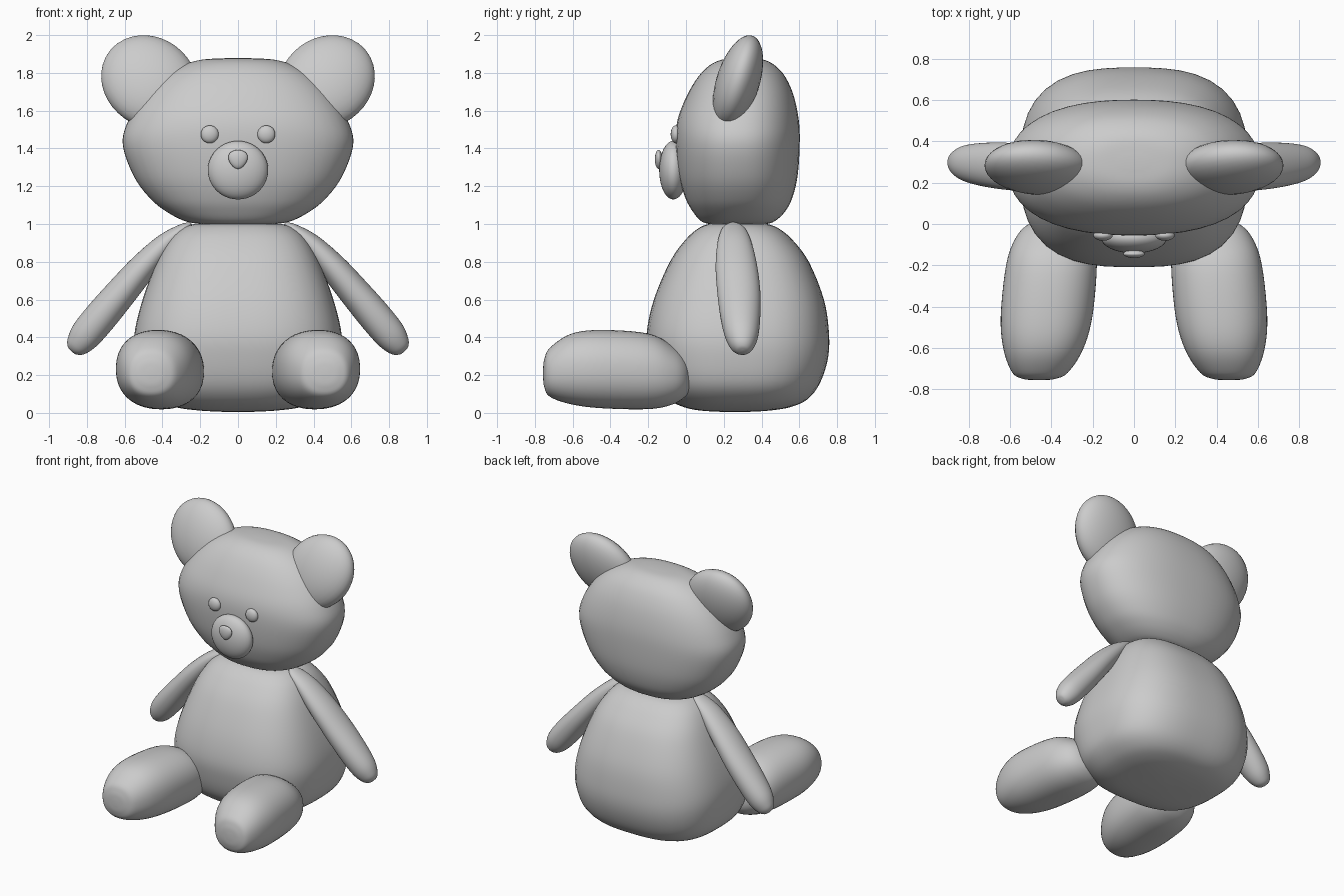
import bpy, bmesh, math
from mathutils import Vector, Matrix

if "Cube" in bpy.data.objects:
    bpy.data.objects.remove(bpy.data.objects["Cube"])

grey = bpy.data.materials.new("plush_grey")
grey.diffuse_color = (0.6, 0.6, 0.6, 1)
grey.use_nodes = True
grey.node_tree.nodes["Principled BSDF"].inputs["Base Color"].default_value = grey.diffuse_color


def finish(bm, name, mirrored=False):
    """Turn a bmesh into a smooth, coloured object, mirrored in x if wanted."""
    bmesh.ops.recalc_face_normals(bm, faces=bm.faces[:])
    for f in bm.faces:
        f.smooth = True
    me = bpy.data.meshes.new(name)
    bm.to_mesh(me)
    bm.free()
    me.materials.append(grey)
    ob = bpy.data.objects.new(name, me)
    bpy.context.collection.objects.link(ob)
    if mirrored:
        ob.modifiers.new("mirror", 'MIRROR')
    return ob


def spline(rows, steps=5):
    """Catmull-Rom interpolation of the ring table."""
    out = []
    for i in range(len(rows) - 1):
        a, b, c, d = (rows[min(max(i + k, 0), len(rows) - 1)] for k in (-1, 0, 1, 2))
        for s in range(steps):
            t = s / steps
            out.append([0.5 * (2 * q + (r - p) * t + (2 * p - 5 * q + 4 * r - w) * t * t
                               + (3 * q - p - 3 * r + w) * t ** 3)
                        for p, q, r, w in zip(a, b, c, d)])
    return out + [list(rows[-1])]


def loft(name, rows, u, v, power, mirrored=False, sides=48):
    """Skin rounded-square rings (cx, cy, cz, half_u, half_v)."""
    bm = bmesh.new()
    u, v = Vector(u).normalized(), Vector(v).normalized()
    rings = []
    for cx, cy, cz, a, b in spline(rows):
        ring = []
        for k in range(sides):
            t = math.tau * k / sides
            c, s = math.cos(t), math.sin(t)
            r = (abs(c) ** power + abs(s) ** power) ** (-1 / power)
            ring.append(bm.verts.new(Vector((cx, cy, cz)) + u * a * c * r + v * b * s * r))
        rings.append(ring)
    for r0, r1 in zip(rings, rings[1:]):
        for k in range(sides):
            j = (k + 1) % sides
            bm.faces.new((r0[k], r0[j], r1[j], r1[k]))
    bm.faces.new(rings[0])
    bm.faces.new(rings[-1])
    return finish(bm, name, mirrored)


def ellipsoid(name, loc, radii, rot=None, mirrored=False, taper=0):
    bm = bmesh.new()
    bmesh.ops.create_uvsphere(bm, u_segments=32, v_segments=20, radius=1)
    for p in bm.verts:
        p.co.x *= 1 + taper * p.co.z
    m = Matrix.Translation(loc) @ (rot or Matrix()) @ Matrix.Diagonal((*radii, 1))
    bmesh.ops.transform(bm, matrix=m, verts=bm.verts[:])
    return finish(bm, name, mirrored)


def upright(rows):
    """(z, half width, front y, back y) to loft rings."""
    return [(0, (f + b) / 2, z, w, (b - f) / 2) for z, w, f, b in rows]


X, Y, Z = (1, 0, 0), (0, 1, 0), (0, 0, 1)

# Body
loft("body", upright([
    (.005, .06, .2, .32), (.012, .2, .08, .44), (.03, .33, -.01, .55), (.07, .43, -.09, .64),
    (.15, .51, -.155, .705), (.28, .545, -.195, .75), (.42, .548, -.208, .757),
    (.6, .505, -.17, .73), (.8, .43, -.085, .65), (.92, .36, .0, .56),
    (.98, .29, .07, .485), (1.0, .23, .12, .43)]), X, Y, 2.8)

# Head
loft("head", upright([
    (1.0, .2, .12, .43), (1.015, .28, .08, .47), (1.06, .37, .04, .52), (1.13, .46, .0, .56),
    (1.25, .55, -.037, .59), (1.42, .61, -.055, .602), (1.55, .58, -.045, .597),
    (1.68, .5, .005, .57), (1.78, .4, .065, .525), (1.84, .295, .125, .47),
    (1.87, .19, .19, .41), (1.878, .06, .27, .33)]), X, Y, 2.35)

# Ears, leaning outwards and back
ellipsoid("ear", (.468, .275, 1.752), (.24, .115, .272),
          Matrix.Rotation(-.3, 4, 'X') @ Matrix.Rotation(math.radians(45), 4, 'Y'), True)

# Face
ellipsoid("muzzle", (0, -.067, 1.285), (.16, .075, .155))
ellipsoid("nose", (0, -.145, 1.342), (.05, .02, .05), taper=.25)
ellipsoid("eye", (.15, -.055, 1.475), (.047, .026, .047), mirrored=True)

# Arms
loft("arm", [
    (.25, .25, 1.005, .008, .02), (.29, .252, .975, .03, .06), (.38, .257, .9, .055, .09),
    (.5, .267, .775, .073, .11), (.62, .28, .635, .083, .114), (.73, .288, .505, .088, .105),
    (.81, .294, .41, .083, .088), (.855, .297, .355, .062, .062),
    (.877, .299, .332, .035, .035), (.882, .3, .326, .008, .008)],
    (.73, 0, .68), Y, 2.1, True)

# Legs
loft("leg", [
    (.46, -.757, .21, .02, .02), (.46, -.75, .21, .08, .075), (.455, -.72, .215, .135, .13),
    (.44, -.61, .232, .192, .186), (.424, -.45, .232, .222, .207), (.4, -.2, .22, .22, .2),
    (.385, -.07, .2, .19, .155), (.37, 0, .19, .14, .1), (.36, .03, .18, .05, .04)],
    X, Z, 2.25, True)
